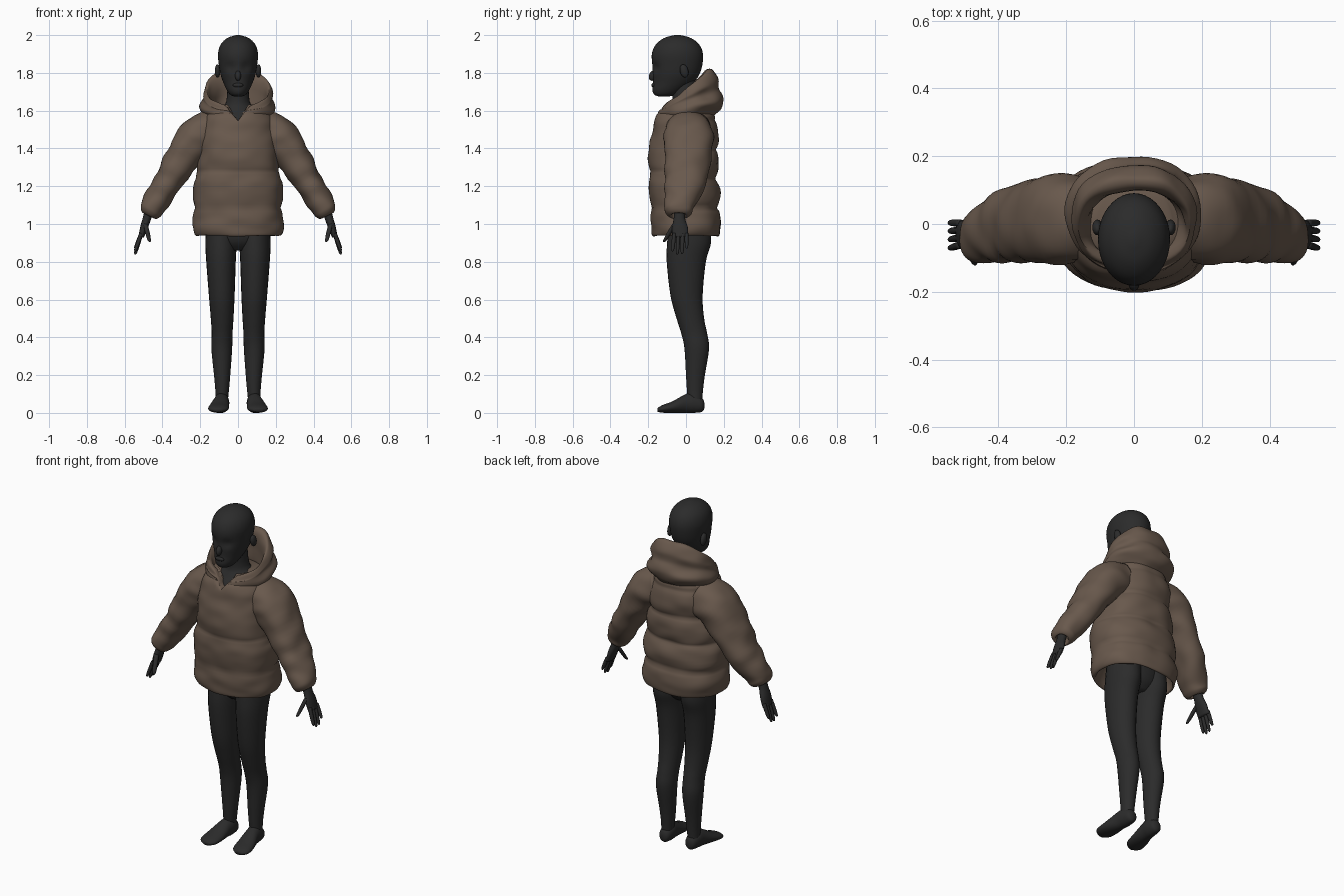
import bpy
import bmesh
from math import sin, cos, pi, radians
from mathutils import Vector, Matrix, noise

default = bpy.data.objects.get("Cube")
if default:
    bpy.data.objects.remove(default)


def make_material(name, colour):
    mat = bpy.data.materials.new(name)
    mat.use_nodes = True
    mat.diffuse_color = colour
    bsdf = mat.node_tree.nodes["Principled BSDF"]
    bsdf.inputs["Base Color"].default_value = colour
    bsdf.inputs["Roughness"].default_value = 0.8
    return mat


skin = make_material("charcoal_body", (0.024, 0.024, 0.024, 1))
cloth = make_material("brown_fabric", (0.14, 0.099, 0.073, 1))


def smooth_rings(rings, steps):
    """Fill in rings between the key rings along a smooth curve."""
    keys = [Vector(r) for r in rings]
    keys = [keys[0]] + keys + [keys[-1]]
    result = []
    for a, b, c, d in zip(keys, keys[1:], keys[2:], keys[3:]):
        for i in range(steps):
            t = i / steps
            result.append(b + (c - a) * (t / 2)
                          + (a * 2 - b * 5 + c * 4 - d) * (t * t / 2)
                          + (b * 3 - a - c * 3 + d) * (t ** 3 / 2))
    return result + [keys[-1]]


def loft(name, rings, mat, sides=24, steps=4, power=2.0, shape=None,
         lump=0.0, mirror=False, caps=True):
    """Skin over oval rings: x, y, z, half width, half depth, tilt x, tilt y."""
    bm = bmesh.new()
    loops = []
    for x, y, z, ra, rb, tx, ty in smooth_rings(rings, steps):
        turn = Matrix.Rotation(radians(-ty), 3, 'Y') @ Matrix.Rotation(radians(tx), 3, 'X')
        loop = []
        for i in range(sides):
            c, s = cos(2 * pi * i / sides), sin(2 * pi * i / sides)
            k = (abs(c) ** power + abs(s) ** power) ** (-1 / power)
            co = Vector((x, y, z)) + turn @ Vector((ra * c * k, rb * s * k, 0))
            loop.append(bm.verts.new(shape(co) if shape else co))
        loops.append(loop)
    for low, high in zip(loops, loops[1:]):
        for i in range(sides):
            j = (i + 1) % sides
            bm.faces.new((low[i], low[j], high[j], high[i]))
    if caps:
        bm.faces.new(loops[0])
        bm.faces.new(loops[-1])
    bmesh.ops.recalc_face_normals(bm, faces=bm.faces)
    bm.normal_update()
    if lump:
        for v, n in [(v, v.normal.copy()) for v in bm.verts]:
            v.co += n * lump * noise.noise(Vector((v.co.x * 9, v.co.y * 9, v.co.z * 16)))
    return finish(name, bm, mat, mirror)


def finish(name, bm, mat, mirror):
    mesh = bpy.data.meshes.new(name)
    bm.to_mesh(mesh)
    bm.free()
    mesh.materials.append(mat)
    mesh.shade_smooth()
    obj = bpy.data.objects.new(name, mesh)
    bpy.context.collection.objects.link(obj)
    if mirror:
        obj.modifiers.new("mirror", 'MIRROR').use_mirror_merge = False
    return obj


def slab(z, half, front, back, x=0):
    """Level ring given by its front and back edges."""
    return (x, (front + back) / 2, z, half, (back - front) / 2, 0, 0)


def ball(name, centre, size, mat, mirror=False, tilt=0):
    bm = bmesh.new()
    bmesh.ops.create_uvsphere(bm, u_segments=16, v_segments=10, radius=1)
    bm.transform(Matrix.Translation(centre) @ Matrix.Rotation(radians(tilt), 4, 'X')
                 @ Matrix.Diagonal((*size, 1)))
    return finish(name, bm, mat, mirror)


# Head, with shallow eye sockets and a narrowed brow
def face_shape(co):
    if co.y < -0.08:
        for side in (-1, 1):
            gap = (Vector((co.x, co.z)) - Vector((side * 0.04, 1.83))).length
            co.y += 0.014 * max(0, 1 - gap / 0.035)
    return co


loft("head", [
    slab(1.675, 0.02, -0.145, -0.09),
    slab(1.685, 0.042, -0.168, -0.05),
    slab(1.71, 0.06, -0.178, -0.01),
    slab(1.75, 0.078, -0.174, 0.04),
    slab(1.79, 0.092, -0.175, 0.07),
    slab(1.84, 0.101, -0.178, 0.086),
    slab(1.9, 0.106, -0.181, 0.09),
    slab(1.95, 0.092, -0.16, 0.07),
    slab(1.985, 0.056, -0.115, 0.025),
    slab(2.0, 0.01, -0.06, -0.03)], skin, sides=40, shape=face_shape)
ball("nose", (0, -0.176, 1.785), (0.016, 0.02, 0.028), skin, tilt=-20)
ball("lips", (0, -0.172, 1.735), (0.028, 0.011, 0.012), skin)
ball("ears", (0.108, -0.01, 1.81), (0.015, 0.022, 0.036), skin, mirror=True, tilt=15)

# Neck and upper chest inside the jacket
loft("neck_and_chest", [
    slab(1.4, 0.15, -0.12, 0.1),
    slab(1.54, 0.145, -0.125, 0.1),
    slab(1.6, 0.1, -0.09, 0.09),
    slab(1.65, 0.062, -0.07, 0.06),
    slab(1.78, 0.055, -0.085, 0.05)], skin)

# Hips, legs and feet
loft("hips", [
    slab(0.86, 0.07, -0.05, 0.07),
    slab(0.91, 0.14, -0.09, 0.11),
    slab(1.0, 0.165, -0.1, 0.12),
    slab(1.12, 0.15, -0.09, 0.1)], skin)
loft("legs", [
    slab(0.06, 0.032, 0.01, 0.085, 0.086),
    slab(0.12, 0.036, 0.005, 0.09, 0.084),
    slab(0.2, 0.043, 0.0, 0.1, 0.084),
    slab(0.34, 0.055, -0.008, 0.122, 0.086),
    slab(0.42, 0.055, -0.025, 0.112, 0.084),
    slab(0.5, 0.06, -0.05, 0.096, 0.084),
    slab(0.62, 0.068, -0.082, 0.088, 0.086),
    slab(0.8, 0.078, -0.102, 0.105, 0.09),
    slab(0.9, 0.083, -0.1, 0.132, 0.09),
    slab(1.0, 0.08, -0.09, 0.125, 0.088)], skin, mirror=True)
foot_keys = [(0.085, 0.097, 0.04, 0.01, 0.015), (0.085, 0.085, 0.042, 0.03, 0.036),
             (0.086, 0.04, 0.052, 0.04, 0.052), (0.09, 0.0, 0.05, 0.042, 0.05),
             (0.1, -0.07, 0.031, 0.053, 0.031), (0.106, -0.125, 0.021, 0.05, 0.02),
             (0.106, -0.15, 0.016, 0.022, 0.01)]
loft("feet", [(*key, 90, 0) for key in foot_keys], skin, mirror=True)

# Hands: palm, four fingers and a thumb
loft("palms", [
    (0.465, -0.035, 1.09, 0.025, 0.028, 0, 12),
    (0.482, -0.035, 1.03, 0.022, 0.03, 0, 12),
    (0.498, -0.032, 0.98, 0.02, 0.042, 0, 12),
    (0.513, -0.03, 0.93, 0.014, 0.042, 0, 12)], skin, sides=16, mirror=True)


def digit(name, start, end, radius):
    start, end = Vector(start), Vector(end)
    loft(name, [(*start.lerp(end, t), radius * k, radius * k, 0, 12)
                for t, k in ((0, 1), (0.5, 1), (0.9, 0.75), (1, 0.25))],
         skin, sides=10, steps=3, mirror=True)


for label, y, tip in (("index", -0.062, 0.855), ("middle", -0.04, 0.838),
                      ("ring", -0.018, 0.842), ("little", 0.003, 0.87)):
    digit(label + "_fingers", (0.512, y, 0.95), (0.545, y * 1.15, tip), 0.0105)
digit("thumbs", (0.49, -0.06, 1.0), (0.468, -0.117, 0.905), 0.013)

# Quilted jacket body
back_seams = (0.92, 1.085, 1.24, 1.395, 1.55, 1.72)
front_seams = (0.92, 1.08, 1.28, 1.72)


def puff(z, seams):
    for low, high in zip(seams, seams[1:]):
        if low <= z < high:
            return sin(pi * (z - low) / (high - low)) ** 0.6
    return 0


def neckline(co):
    """Open a notch at the front of the neck."""
    co.z = min(co.z, 1.545 + abs(co.x) * 1.3 + max(0, co.y + 0.1) * 1.5)
    return co


def quilt(co):
    mix = min(1, max(0, 0.5 + co.y * 5))
    scale = (1 - mix) * (0.95 + 0.05 * puff(co.z, front_seams))
    scale += mix * (0.89 + 0.11 * puff(co.z, back_seams))
    return neckline(Vector((co.x * scale, co.y * scale, co.z)))


loft("jacket_body", [
    slab(1.06, 0.19, -0.13, 0.14),
    slab(0.97, 0.21, -0.155, 0.16),
    slab(0.94, 0.225, -0.17, 0.175),
    slab(0.955, 0.24, -0.182, 0.184),
    slab(1.05, 0.241, -0.187, 0.186),
    slab(1.2, 0.238, -0.195, 0.176),
    slab(1.28, 0.224, -0.198, 0.172),
    slab(1.38, 0.21, -0.2, 0.172),
    slab(1.5, 0.2, -0.175, 0.17),
    slab(1.58, 0.175, -0.155, 0.155),
    slab(1.63, 0.11, -0.1, 0.1)], cloth, sides=64, steps=8, power=2.4,
    shape=quilt, lump=0.008)

# Sleeves, gathered at the cuffs
loft("sleeves", [
    (0.12, 0.015, 1.5, 0.105, 0.12, 0, 72),
    (0.22, 0.015, 1.455, 0.108, 0.132, 0, 48),
    (0.31, 0.005, 1.32, 0.085, 0.121, 0, 33),
    (0.388, -0.004, 1.195, 0.074, 0.105, 0, 33),
    (0.45, -0.035, 1.095, 0.066, 0.08, 0, 32),
    (0.467, -0.038, 1.06, 0.055, 0.068, 0, 28),
    (0.47, -0.038, 1.045, 0.036, 0.042, 0, 26),
    (0.462, -0.038, 1.075, 0.03, 0.034, 0, 26)], cloth, sides=40, steps=7,
    power=2.2, lump=0.012, mirror=True)

# Lowered hood: outer rolls, rim, then inner lining
loft("hood", [
    (0, 0.015, 1.565, 0.145, 0.135, 5, 0),
    (0, 0.02, 1.59, 0.185, 0.165, 8, 0),
    (0, 0.025, 1.62, 0.198, 0.178, 12, 0),
    (0, 0.012, 1.655, 0.184, 0.168, 19, 0),
    (0, 0.017, 1.685, 0.186, 0.176, 28, 0),
    (0, 0.005, 1.722, 0.168, 0.165, 38, 0),
    (0, 0.0, 1.695, 0.15, 0.13, 40, 0),
    (0, 0.005, 1.59, 0.125, 0.1, 10, 0)], cloth, sides=56, steps=6, power=2.25,
    shape=neckline, lump=0.014, caps=False)
